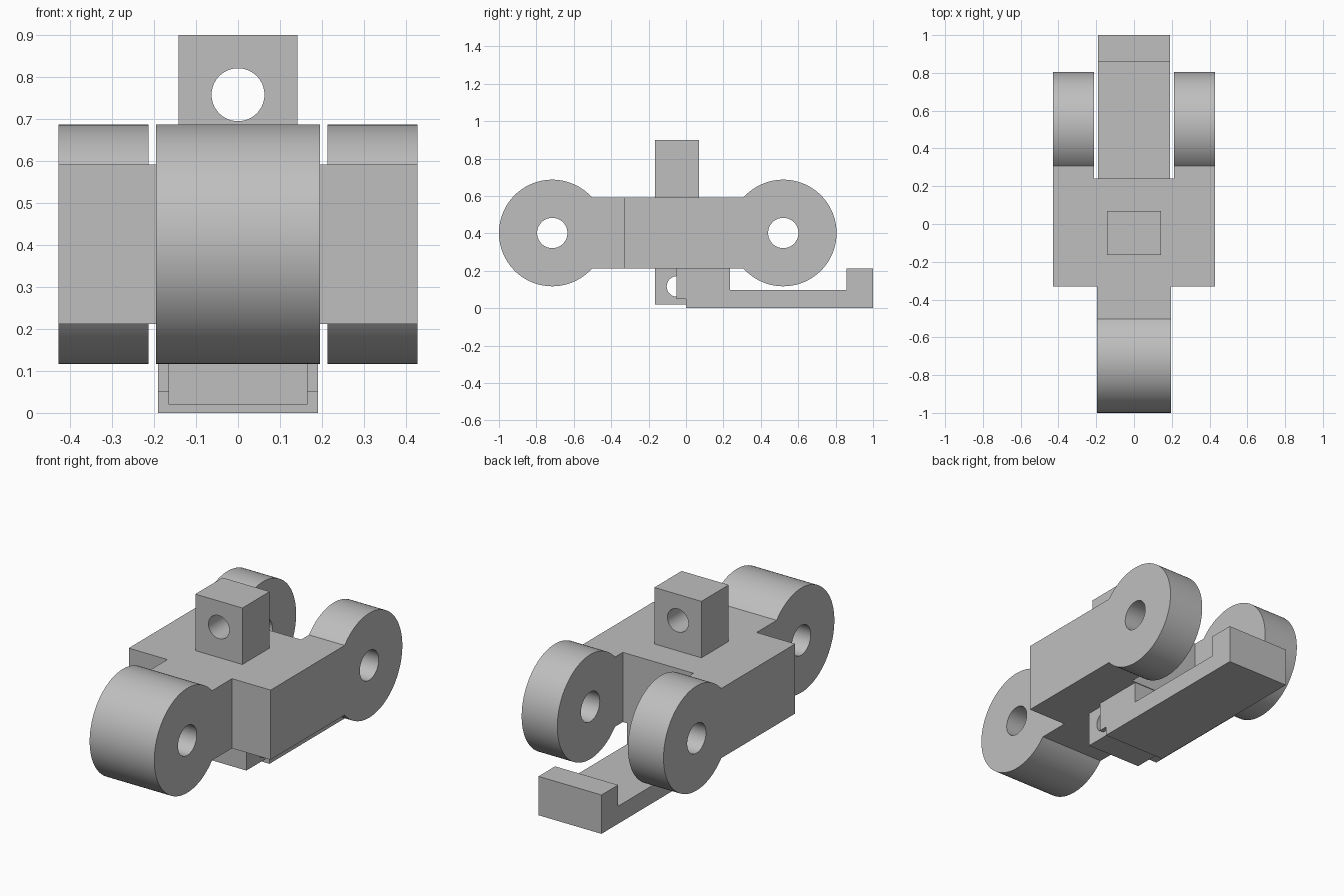
import bpy, bmesh, math

cube = bpy.data.objects.get("Cube")
if cube:
    bpy.data.objects.remove(cube, do_unlink=True)

grey = bpy.data.materials.new("plain grey")
grey.use_nodes = True
colour = (0.52, 0.52, 0.52, 1)
grey.diffuse_color = colour
grey.node_tree.nodes["Principled BSDF"].inputs["Base Color"].default_value = colour

AXLE_Z, RADIUS, NECK = 0.402, 0.285, 0.19


def rect(u0, u1, v0, v1):
    return [(u0, v0), (u1, v0), (u1, v1), (u0, v1)]


def circle(u, v, r, n=64):
    return [(u + r * math.cos(math.tau * i / n), v + r * math.sin(math.tau * i / n))
            for i in range(n)]


def knuckle_arm(centre, root):
    """Round eye on a straight arm that runs from the eye to y = root."""
    side = 1 if centre > root else -1
    start = math.pi - math.asin(NECK / RADIUS)
    n = 96
    pts = [(root, AXLE_Z + NECK)]
    for i in range(n + 1):
        a = start - 2 * start * i / n
        pts.append((centre + side * RADIUS * math.cos(a), AXLE_Z + RADIUS * math.sin(a)))
    return pts + [(root, AXLE_Z - NECK)]


def prism(name, loops, lo, hi, axis="X"):
    """Extrude an outline and its holes from lo to hi along the axis."""
    def place(u, v):
        return (lo, u, v) if axis == "X" else (u, lo, v)
    bm = bmesh.new()
    edges = []
    for loop in loops:
        vs = [bm.verts.new(place(*p)) for p in loop]
        edges += [bm.edges.new((vs[i - 1], vs[i])) for i in range(len(vs))]
    bmesh.ops.triangle_fill(bm, edges=edges, use_beauty=True)
    out = bmesh.ops.extrude_face_region(bm, geom=bm.faces[:], use_keep_orig=True)
    moved = [g for g in out["geom"] if isinstance(g, bmesh.types.BMVert)]
    shift = (hi - lo, 0, 0) if axis == "X" else (0, hi - lo, 0)
    bmesh.ops.translate(bm, verts=moved, vec=shift)
    bmesh.ops.recalc_face_normals(bm, faces=bm.faces[:])
    mesh = bpy.data.meshes.new(name)
    bm.to_mesh(mesh)
    bm.free()
    mesh.materials.append(grey)
    obj = bpy.data.objects.new(name, mesh)
    bpy.context.collection.objects.link(obj)
    bpy.ops.object.select_all(action="DESELECT")
    obj.select_set(True)
    bpy.context.view_layer.objects.active = obj
    bpy.ops.object.shade_smooth_by_angle(angle=math.radians(30))
    return obj


# Link body with one front eye and two rear eyes
prism("link_body", [rect(-0.33, 0.24, AXLE_Z - NECK, AXLE_Z + NECK)], -0.213, 0.213)
prism("front_eye", [knuckle_arm(-0.715, -0.33), circle(-0.715, AXLE_Z, 0.081)], -0.195, 0.195)
for name, lo, hi in (("left", 0.213, 0.428), ("right", -0.428, -0.213)):
    prism(name + "_rear_eye", [knuckle_arm(0.52, -0.33), circle(0.52, AXLE_Z, 0.081)], lo, hi)

# Lugs above and below the body
prism("top_lug", [rect(-0.142, 0.142, 0.592, 0.9), circle(0, 0.758, 0.063)],
      -0.165, 0.07, "Y")
prism("bottom_lug", [rect(-0.165, 0.07, 0.02, 0.212), circle(-0.048, 0.116, 0.055)],
      -0.166, 0.166)

# Latch bar with raised tip
latch = [(0, 0), (1, 0), (1, 0.212), (0.857, 0.212), (0.857, 0.096), (0.236, 0.096),
         (0.236, 0.212), (-0.05, 0.212), (-0.05, 0.05), (0, 0.05)]
prism("latch_bar", [latch], -0.19, 0.19)
